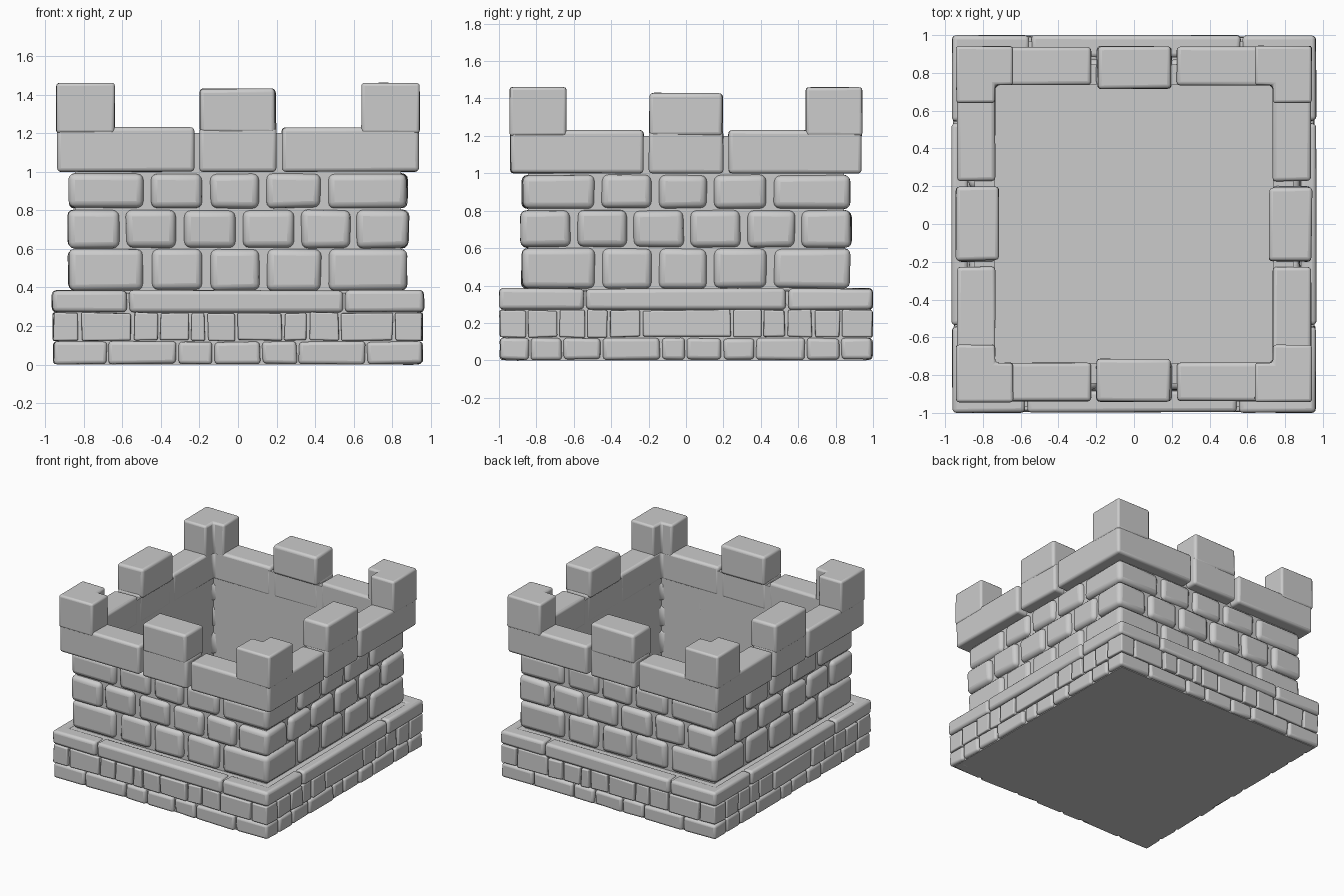
import bpy, bmesh, random

if "Cube" in bpy.data.objects:
    bpy.data.objects.remove(bpy.data.objects["Cube"])

random.seed(4)


def finish(name, bm, bevel=0.0):
    bmesh.ops.recalc_face_normals(bm, faces=bm.faces[:])
    mesh = bpy.data.meshes.new(name)
    bm.to_mesh(mesh)
    bm.free()
    ob = bpy.data.objects.new(name, mesh)
    bpy.context.collection.objects.link(ob)
    if bevel:
        mod = ob.modifiers.new("worn_edges", 'BEVEL')
        mod.width = bevel
        mod.segments = 3
        mod.limit_method = 'ANGLE'
        mod.angle_limit = 0.7
    bpy.context.view_layer.objects.active = ob
    ob.select_set(True)
    bpy.ops.object.shade_smooth_by_angle(angle=0.6)
    ob.select_set(False)
    return ob


def prism(bm, outline, z0, z1, s=1, jitter=0.0):
    """Upright stone over a plan outline; s=-1 turns it half way round the tower."""
    def j():
        return random.uniform(-jitter, jitter)
    low, high = ([bm.verts.new((s * x + j(), s * y + j(), z + j())) for x, y in outline]
                 for z in (max(z0, jitter), z1))
    bm.faces.new(low)
    bm.faces.new(high)
    n = len(outline)
    for i in range(n):
        k = (i + 1) % n
        bm.faces.new((low[i], low[k], high[k], high[i]))


def rect(x0, x1, y0, y1):
    return [(x0, y0), (x1, y0), (x1, y1), (x0, y1)]


def corner(sy, hx, hy, t, xj, yj):
    """L-shaped outline on the right side; sy picks front or back corner."""
    return [(hx, sy * hy), (hx, yj), (t, yj), (t, sy * t), (xj, sy * t), (xj, sy * hy)]


def course(name, z0, z1, hx, hy, t, front, side, gap, bevel, jitter):
    """Ring of stones: joints along the front (x) and right side (y)."""
    bm = bmesh.new()
    for s in (1, -1):
        for a, b in zip(front, front[1:]):
            d = random.uniform(-jitter, jitter)
            prism(bm, rect(a + gap, b - gap, -hy + d, -t), z0, z1, s, jitter)
        for a, b in zip(side, side[1:]):
            d = random.uniform(-jitter, jitter)
            prism(bm, rect(t, hx + d, a + gap, b - gap), z0, z1, s, jitter)
        prism(bm, corner(-1, hx, hy, t, front[-1] + gap, side[0] - gap), z0, z1, s, jitter)
        prism(bm, corner(1, hx, hy, t, -front[0] + gap, side[-1] + gap), z0, z1, s, jitter)
    return finish(name, bm, bevel)


# mortar core: hollow tub with stepped outside, straight inside and thin floor
bm = bmesh.new()
rings = []
for hx, hy, z in [(.93, .965, 0), (.93, .965, .37), (.845, .845, .375),
                  (.845, .845, 1.2), (.737, .737, 1.2), (.737, .737, .02)]:
    rings.append([bm.verts.new((x, y, z)) for x, y in rect(-hx, hx, -hy, hy)])
for r0, r1 in zip(rings, rings[1:]):
    for i in range(4):
        k = (i + 1) % 4
        bm.faces.new((r0[i], r0[k], r1[k], r1[i]))
bm.faces.new(rings[0])
bm.faces.new(rings[-1])
finish("mortar_core", bm)

# plinth: three courses of small stones
course("plinth_lower", 0.0, .118, .955, .992, .88,
       [-.675, -.315, -.127, .12, .31, .665],
       [-.835, -.66, -.45, -.135, 0, .195, .37, .64, .825], .006, .02, .004)
course("plinth_middle", .125, .268, .955, .992, .88,
       [-.82, -.545, -.41, -.25, -.165, -.01, .235, .365, .53, .81],
       [-.85, -.685, -.535, -.415, -.24, .245, .41, .535, .68, .83], .008, .026, .005)
course("plinth_cap", .272, .384, .963, .998, .88,
       [-.57, .55], [-.54, .54], .006, .022, .003)

# wall: three courses of large stones
wide = [-.47, -.165, .13, .45]
course("wall_lower", .385, .598, .876, .876, .74, wide, wide, .02, .034, .005)
course("wall_middle", .605, .802, .882, .882, .74,
       [-.6, -.3, .005, .31, .6], [-.6, -.3, .005, .31, .6], .018, .034, .005)
course("wall_upper", .812, .99, .876, .876, .74, wide, wide, .02, .034, .005)

# parapet with its middle stones
course("parapet", 1.0, 1.23, .938, .938, .735, [-.213, .213], [-.213, .213], .014, .02, .002)

# corner merlons, L-shaped in plan
bm = bmesh.new()
for s in (1, -1):
    for sy in (1, -1):
        prism(bm, corner(sy, .942, .942, .735, .64, sy * .64), 1.2, 1.46, s, .002)
finish("corner_merlons", bm, .016)

# middle merlons, slightly overhanging the inside
bm = bmesh.new()
for s in (1, -1):
    prism(bm, rect(-.197, .193, -.942, -.716), 1.2, 1.43, s, .003)
    prism(bm, rect(.716, .942, -.197, .193), 1.2, 1.43, s, .003)
finish("middle_merlons", bm, .02)
